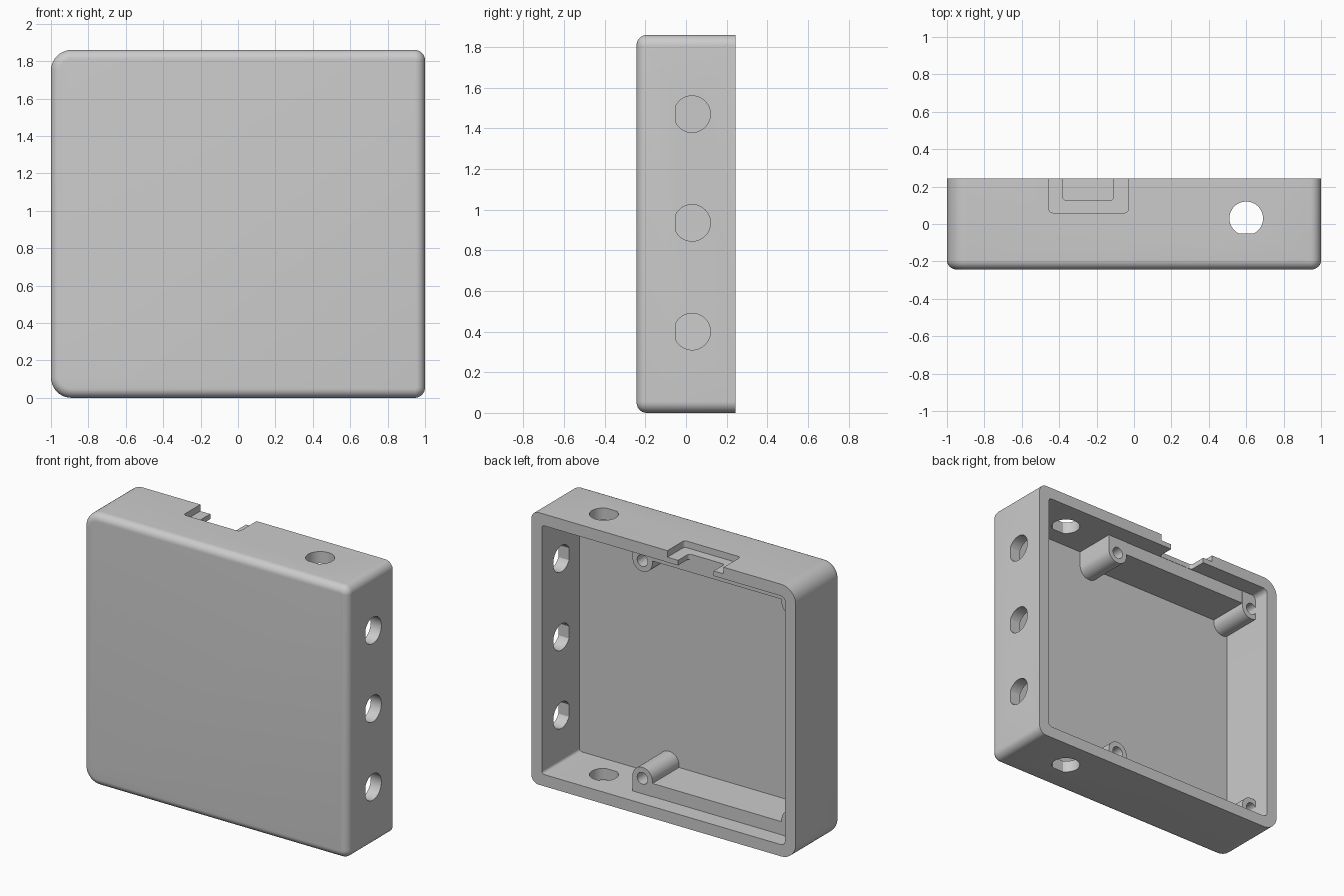
import bpy, bmesh
from math import sin, cos, pi

cube = bpy.data.objects.get("Cube")
if cube:
    bpy.data.objects.remove(cube, do_unlink=True)

W, D, H = 1.0, 0.243, 1.86      # half width, half depth, height
WALL, FILLET = 0.08, 0.05
FLOOR = -D + WALL               # inner face of the front panel
POST_END, POST_R, POST_Z = 0.125, 0.075, 0.186

grey = bpy.data.materials.new("plain grey")
grey.use_nodes = True
grey.diffuse_color = (0.6, 0.6, 0.6, 1)
grey.node_tree.nodes["Principled BSDF"].inputs["Base Color"].default_value = (0.6, 0.6, 0.6, 1)


def along_x(a, b, t): return (t, a, b)
def along_y(a, b, t): return (a, t, b)
def along_z(a, b, t): return (a, b, t)


def arc(cx, cy, r, a0, a1, n):
    return [(cx + r * cos(a0 + (a1 - a0) * i / n), cy + r * sin(a0 + (a1 - a0) * i / n))
            for i in range(n + 1)]


def rounded(x0, x1, y0, y1, r_low, r_high, n=10):
    """Rectangle with one corner radius at low x and another at high x."""
    pts = []
    for cx, cy, r, q in ((x1 - r_high, y1 - r_high, r_high, 0), (x0 + r_low, y1 - r_low, r_low, 1),
                         (x0 + r_low, y0 + r_low, r_low, 2), (x1 - r_high, y0 + r_high, r_high, 3)):
        pts += arc(cx, cy, r, q * pi / 2, (q + 1) * pi / 2, n)
    return pts


def loft(name, sections, axis):
    """Closed solid through (profile, position) sections."""
    bm = bmesh.new()
    rings = [[bm.verts.new(axis(a, b, t)) for a, b in pts] for pts, t in sections]
    for lo, hi in zip(rings, rings[1:]):
        for i in range(len(lo)):
            j = (i + 1) % len(lo)
            bm.faces.new((lo[i], lo[j], hi[j], hi[i]))
    bm.faces.new(rings[0])
    bm.faces.new(rings[-1])
    bmesh.ops.recalc_face_normals(bm, faces=bm.faces)
    mesh = bpy.data.meshes.new(name)
    bm.to_mesh(mesh)
    bm.free()
    mesh.materials.append(grey)
    obj = bpy.data.objects.new(name, mesh)
    bpy.context.collection.objects.link(obj)
    return obj


def prism(name, pts, axis, t0, t1):
    return loft(name, [(pts, t0), (pts, t1)], axis)


def select(obj):
    bpy.ops.object.select_all(action='DESELECT')
    obj.select_set(True)
    bpy.context.view_layer.objects.active = obj


def cut(obj, cutter):
    mod = obj.modifiers.new("cut", 'BOOLEAN')
    mod.operation, mod.solver, mod.object = 'DIFFERENCE', 'EXACT', cutter
    select(obj)
    bpy.ops.object.modifier_apply(modifier=mod.name)
    bpy.data.objects.remove(cutter, do_unlink=True)


def finish(obj):
    select(obj)
    bpy.ops.object.shade_smooth_by_angle(angle=pi / 6)


# Outer shell with a rounded front edge
sections = []
for i in range(9):
    a = i / 8 * pi / 2
    k = FILLET * (1 - sin(a))
    sections.append((rounded(-W + k, W - k, k, H - k, 0.11 - k, 0.056 - k), -D + FILLET * (1 - cos(a))))
sections.append((rounded(-W, W, 0, H, 0.11, 0.056), D))
shell = loft("case_shell", sections, along_y)

# Cavity open to the back
cut(shell, prism("cavity", rounded(-W + WALL, W - WALL, WALL, H - WALL, 0.035, 0.02),
                 along_y, FLOOR, D + 0.1))


# Flat-sided round holes, three in the left wall, one each in the top and bottom
def d_hole(cx, cy):
    return arc(cx, cy, 0.09, -pi / 2 + 0.476, 1.5 * pi - 0.476, 40)


for z in (0.4, 0.935, 1.47):
    profile = [(a, b + z) for b, a in d_hole(0, 0.03)]
    cut(shell, prism("side_hole", profile, along_x, 0.8, 1.1))
for z in (-0.1, H - 0.2):
    cut(shell, prism("end_hole", d_hole(0.6, 0.03), along_z, z, z + 0.3))

# Stepped connector notch in the top wall
cut(shell, prism("notch_recess", rounded(-0.455, -0.03, 0.06, 0.4, 0.02, 0.02),
                 along_z, H - 0.045, H + 0.1))
cut(shell, prism("notch_opening", rounded(-0.38, -0.11, 0.125, 0.4, 0.02, 0.02),
                 along_z, H - 0.15, H + 0.1))
finish(shell)

# Screw posts and the rails joining them, mirrored bottom to top
for side in ("bottom", "top"):
    def place(pts):
        return [(x, z if side == "bottom" else H - z) for x, z in pts]
    low = WALL - 0.01
    for label, x in (("inner", 0.242), ("outer", -0.885)):
        outline = arc(x, POST_Z, POST_R, 0, pi, 24) + [(x - POST_R, low), (x + POST_R, low)]
        post = prism(f"{side}_{label}_post", place(outline), along_y, FLOOR - 0.01, POST_END)
        bore = arc(x, POST_Z, 0.04, 0, 2 * pi * 23 / 24, 23)
        cut(post, prism("bore", place(bore), along_y, POST_END - 0.22, POST_END + 0.1))
        finish(post)
    x0, x1, top = -0.885 + POST_R - 0.01, 0.242 - POST_R + 0.01, 0.17
    prism(f"{side}_rail", place([(x0, low), (x1, low), (x1, top), (x0, top)]),
          along_y, FLOOR - 0.01, POST_END - 0.002)
